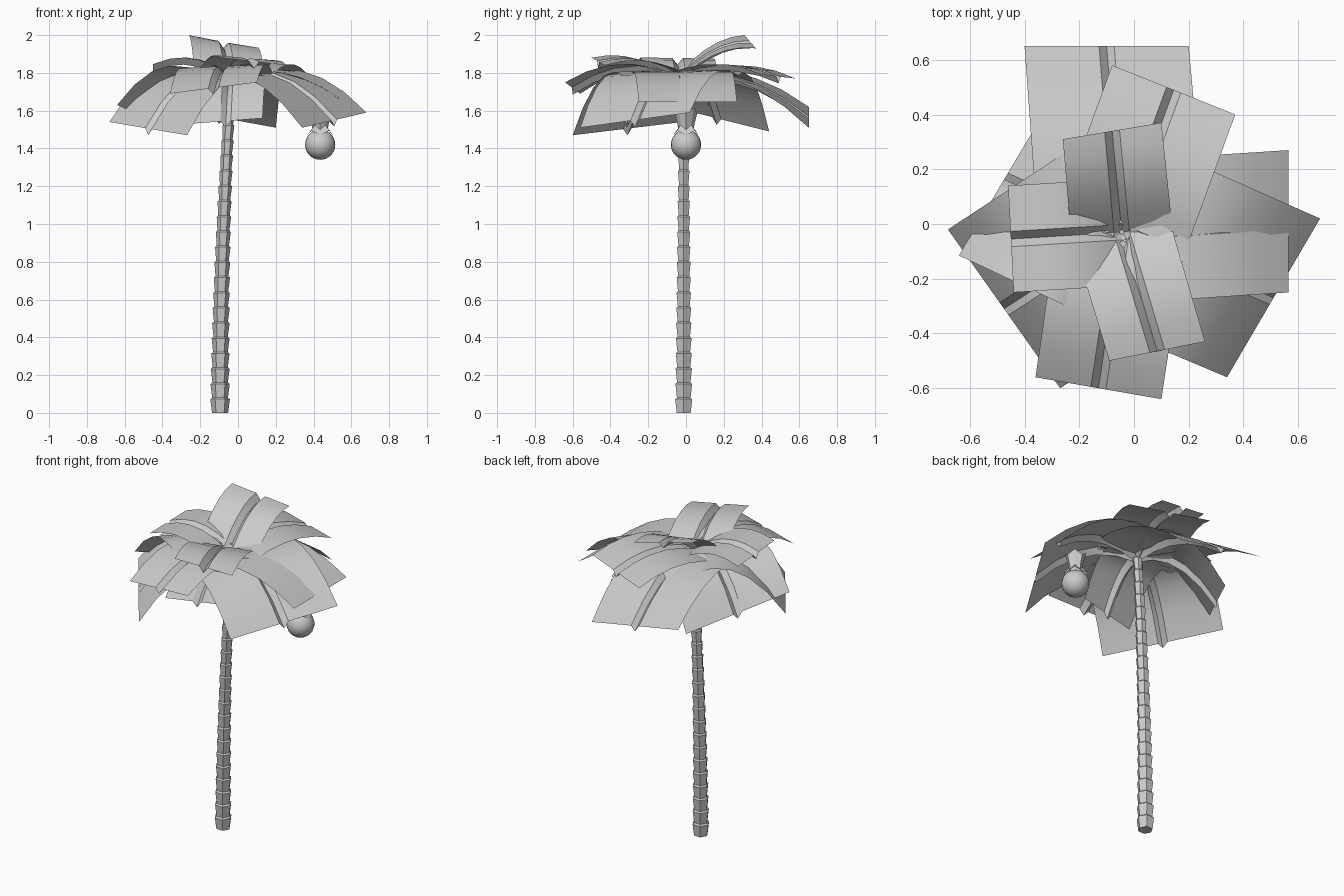
import bpy, bmesh, math
from mathutils import Vector

cube = bpy.data.objects.get("Cube")
if cube:
    bpy.data.objects.remove(cube)

grey = bpy.data.materials.new("plain grey")
grey.use_nodes = True
grey.diffuse_color = (0.6, 0.6, 0.6, 1)
grey.node_tree.nodes["Principled BSDF"].inputs["Base Color"].default_value = (0.6, 0.6, 0.6, 1)


def finish(bm, name, angle):
    """Turn a bmesh into a named, shaded object."""
    mesh = bpy.data.meshes.new(name)
    bm.to_mesh(mesh)
    bm.free()
    mesh.materials.append(grey)
    obj = bpy.data.objects.new(name, mesh)
    bpy.context.collection.objects.link(obj)
    bpy.ops.object.select_all(action="DESELECT")
    obj.select_set(True)
    bpy.context.view_layer.objects.active = obj
    bpy.ops.object.shade_smooth_by_angle(angle=math.radians(angle))


def skin(bm, rows, closed):
    """Bridge neighbouring rows of points with quads."""
    rows = [[bm.verts.new(p) for p in row] for row in rows]
    n = len(rows[0])
    for a, b in zip(rows, rows[1:]):
        for i in range(n if closed else n - 1):
            j = (i + 1) % n
            bm.faces.new((a[i], a[j], b[j], b[i]))
    return rows


def ring(centre, radius, sides):
    return [centre + Vector((math.cos(k * math.tau / sides), math.sin(k * math.tau / sides), 0)) * radius
            for k in range(sides)]


# Trunk: stacked hexagonal cups that lean and taper
def trunk_centre(z):
    return Vector((-0.095 + 0.019 * z * z, -0.012, z))


bm = bmesh.new()
STEPS, TOP = 22, 1.77
rows = []
for i in range(STEPS):
    z0, z1 = TOP * i / STEPS, TOP * (i + 1) / STEPS
    r = 0.052 - 0.025 * i / STEPS
    rows.append(ring(trunk_centre(z0), r * 0.82, 6))
    rows.append(ring(trunk_centre(z1 - 0.008), r, 6))
rows = skin(bm, rows, True)
bm.faces.new(rows[0][::-1])
bm.faces.new(rows[-1])
finish(bm, "trunk", 20)

# Fronds: arched rectangular sheets with a grooved midrib
CROWN = Vector((-0.045, -0.03, 1.785))


def frond(name, right, left, arch, groove=0.035, steps=5):
    """right and left are the tip corners; arch is the rise of the middle."""
    right, left = Vector(right), Vector(left)
    tip, half = (right + left) / 2, (left - right) / 2
    out = Vector((tip.x - CROWN.x, tip.y - CROWN.y, 0)).normalized()
    across = Vector((-out.y, out.x, 0))
    root_half = across * half.length
    if half.dot(across) < 0:
        root_half.negate()
    rib = 0.028 / half.length
    rows = []
    for k in range(steps + 1):
        t = k / steps
        mid = CROWN.lerp(tip, t) + Vector((0, 0, 4 * arch * t * (1 - t)))
        wing = root_half.lerp(half, t)
        rows.append([mid + wing * s - Vector((0, 0, groove if s == 0 else 0))
                     for s in (-1, -rib, 0, rib, 1)])
    bm = bmesh.new()
    skin(bm, rows, False)
    bmesh.ops.recalc_face_normals(bm, faces=bm.faces)
    if sum(f.normal.z for f in bm.faces) < 0:
        bmesh.ops.reverse_faces(bm, faces=bm.faces)
    finish(bm, name, 25)


# Low drooping ring
frond("back_frond", (0.20, 0.65, 1.51), (-0.40, 0.65, 1.62), 0.09)
frond("back_right_frond", (-0.31, 0.44, 1.49), (-0.64, -0.115, 1.63), 0.12)
frond("front_right_frond", (-0.68, -0.02, 1.54), (-0.27, -0.60, 1.47), 0.13)
frond("front_low_frond", (-0.26, -0.35, 1.53), (0.13, -0.28, 1.56), 0.07)
frond("front_left_frond", (0.34, -0.56, 1.51), (0.68, 0.02, 1.59), 0.11)
frond("left_frond", (0.565, -0.25, 1.645), (0.565, 0.27, 1.645), 0.08)

# Middle ring
frond("front_frond", (-0.36, -0.56, 1.69), (0.10, -0.64, 1.75), 0.08)
frond("back_left_frond", (0.37, 0.40, 1.79), (-0.08, 0.58, 1.77), 0.06)

# Raised upper fronds
frond("right_frond", (-0.46, 0.14, 1.84), (-0.44, -0.25, 1.85), 0.06)
frond("front_upper_frond", (-0.09, -0.50, 1.88), (0.26, -0.43, 1.84), 0.05)
frond("top_frond", (0.10, 0.37, 1.93), (-0.26, 0.31, 2.0), 0.05)

# Hanging fruit with its crumpled cap
FRUIT = Vector((0.435, 0, 1.42))
bm = bmesh.new()
bmesh.ops.create_uvsphere(bm, u_segments=20, v_segments=14, radius=0.08)
bmesh.ops.translate(bm, verts=bm.verts, vec=FRUIT)
finish(bm, "fruit", 60)

bm = bmesh.new()
cap = []
for dz, r in ((0.05, 0.068), (0.08, 0.04), (0.11, 0.045), (0.17, 0.06)):
    loop = ring(FRUIT + Vector((0, 0, dz)), r, 8)
    cap.append([p + Vector((0, 0, 0.025 if i % 2 else 0)) for i, p in enumerate(loop)])
skin(bm, cap, True)
finish(bm, "fruit_cap", 20)
